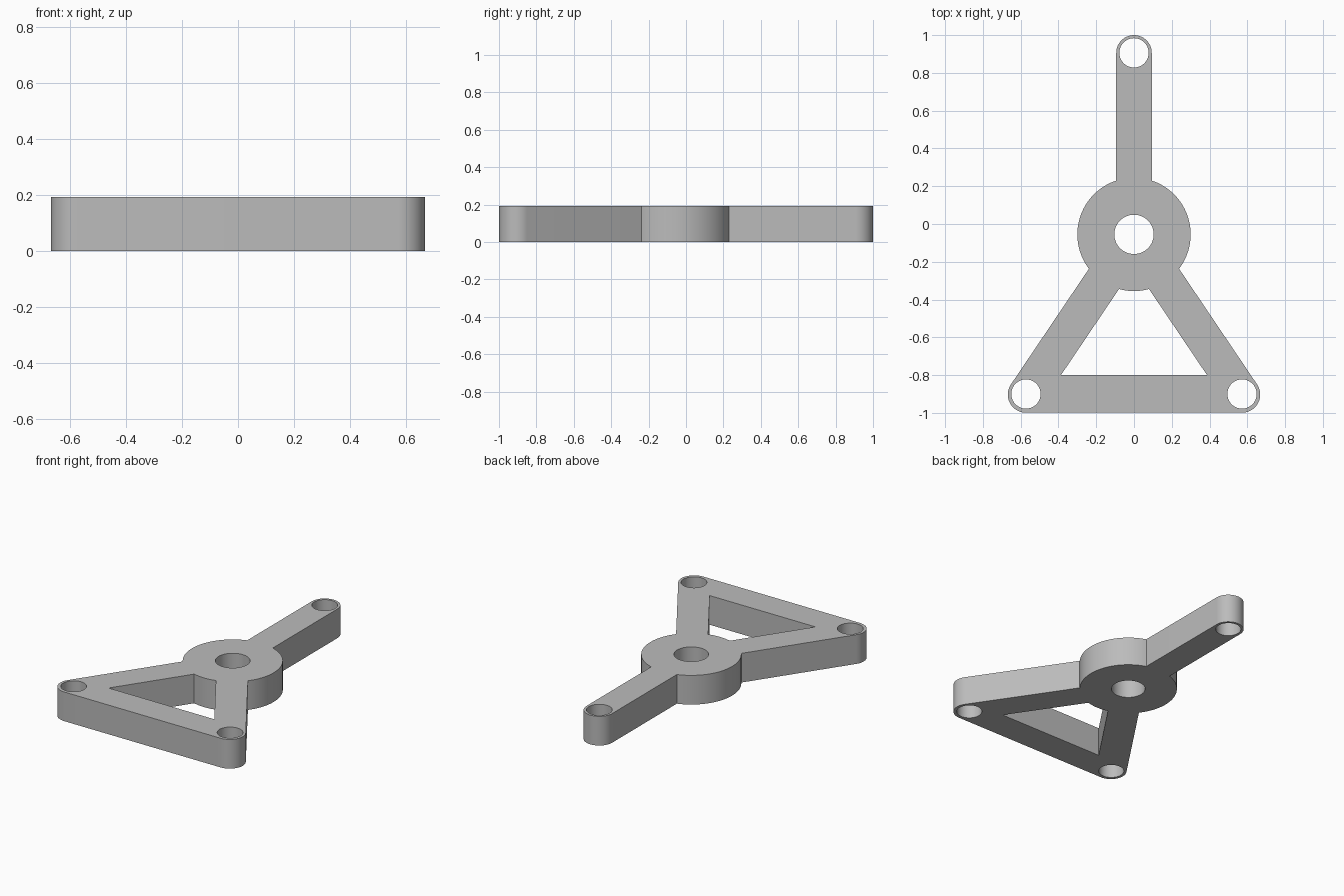
import bpy, bmesh
from math import pi, sin, cos, atan2, asin, acos
from mathutils import Vector

cube = bpy.data.objects.get("Cube")
if cube:
    bpy.data.objects.remove(cube, do_unlink=True)

THICK = 0.193
HUB, HUB_R, BORE_R = Vector((0, -0.055)), 0.30, 0.104
TIP, ARM_W = Vector((0, 0.906)), 0.094
FOOT, LEG_W = Vector((0.572, -0.903)), 0.096
PIN_R = 0.0775
BAR_TOP = -0.80


def arc(centre, r, a0, a1, n):
    """Points along an arc from angle a0 to a1."""
    return [centre + r * Vector((cos(a0 + (a1 - a0) * i / n), sin(a0 + (a1 - a0) * i / n)))
            for i in range(n + 1)]


def circle(centre, r, n=64):
    return arc(centre, r, 0, 2 * pi, n)[:-1]


def mirrored(points):
    return [Vector((-p.x, p.y)) for p in reversed(points)]


leg = (FOOT - HUB).normalized()
leg_angle = atan2(leg.y, leg.x)
spread = asin(LEG_W / HUB_R)      # half angle a leg takes up on the hub
arm_spread = asin(ARM_W / HUB_R)

# Outer outline, right half from the bottom bar up to the arm tip
right = arc(FOOT, LEG_W, -pi / 2, leg_angle + pi / 2, 24)
right += arc(HUB, HUB_R, leg_angle + spread, pi / 2 - arm_spread, 32)
right += arc(TIP, ARM_W, 0, pi / 2, 16)
outline = right + mirrored(right)[1:]

# Triangular window, closed at the top by the hub's rim
rim = arc(HUB, HUB_R, -pi / 2, leg_angle - spread, 6)
corner = rim[-1] + leg * ((BAR_TOP - rim[-1].y) / leg.y)
half = rim + [corner]
window = half + mirrored(half)[:-1]

# Holes for the hub and the three pins
loops = [outline, window, circle(HUB, BORE_R), circle(TIP, PIN_R),
         circle(Vector((FOOT.x, -0.9)), PIN_R), circle(Vector((-FOOT.x, -0.9)), PIN_R)]

# Filled flat profile extruded to a plate
curve = bpy.data.curves.new("bracket_profile", 'CURVE')
curve.dimensions = '2D'
curve.fill_mode = 'BOTH'
curve.extrude = THICK / 2
for loop in loops:
    spline = curve.splines.new('POLY')
    spline.points.add(len(loop) - 1)
    for point, p in zip(spline.points, loop):
        point.co = (p.x, p.y, 0, 1)
    spline.use_cyclic_u = True

bracket = bpy.data.objects.new("three_point_bracket", curve)
bpy.context.collection.objects.link(bracket)
bpy.ops.object.select_all(action='DESELECT')
bracket.select_set(True)
bpy.context.view_layer.objects.active = bracket
bpy.ops.object.convert(target='MESH')
bracket = bpy.context.object

# Weld the caps to the walls and stand the plate on the floor
bm = bmesh.new()
bm.from_mesh(bracket.data)
bmesh.ops.remove_doubles(bm, verts=bm.verts, dist=0.0002)
bmesh.ops.translate(bm, verts=bm.verts, vec=(0, 0, THICK / 2))
bmesh.ops.recalc_face_normals(bm, faces=bm.faces)
bm.to_mesh(bracket.data)
bm.free()
bpy.ops.object.shade_smooth_by_angle(angle=pi / 6)

# Plain grey
grey = bpy.data.materials.new("plain_grey")
grey.use_nodes = True
colour = (0.5, 0.5, 0.5, 1)
grey.diffuse_color = colour
grey.node_tree.nodes["Principled BSDF"].inputs["Base Color"].default_value = colour
bracket.data.materials.clear()
bracket.data.materials.append(grey)
for face in bracket.data.polygons:
    face.material_index = 0
